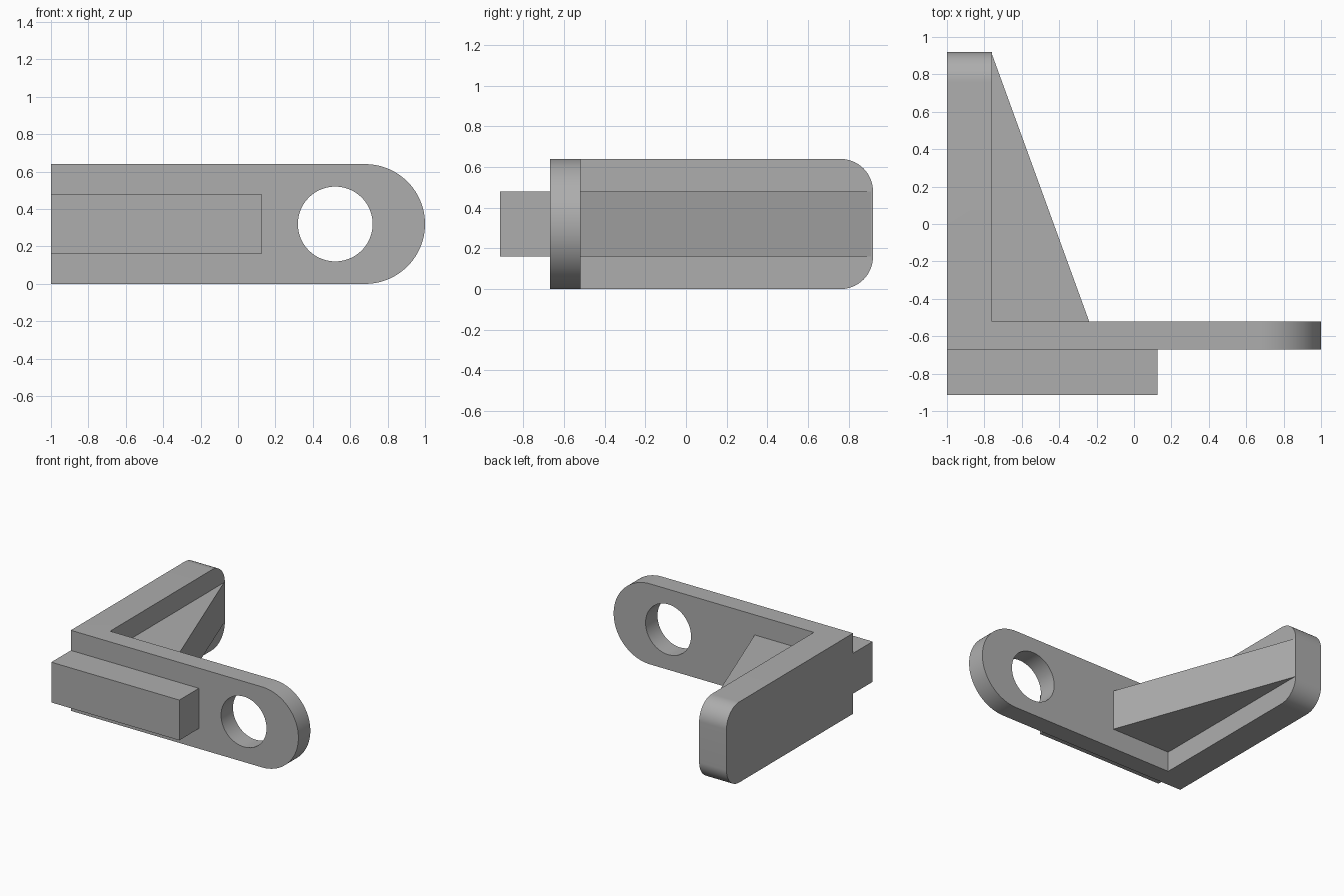
import bpy, bmesh
from math import sin, cos, pi, radians
from mathutils import Vector

cube = bpy.data.objects.get("Cube")
if cube:
    bpy.data.objects.remove(cube, do_unlink=True)

gray = bpy.data.materials.new("plain gray")
gray.use_nodes = True
color = (0.42, 0.42, 0.42, 1)
gray.diffuse_color = color
gray.node_tree.nodes["Principled BSDF"].inputs["Base Color"].default_value = color

HEIGHT, MID = 0.64, 0.32
FRONT, BACK = -0.67, -0.52      # faces of the front plate
LEFT_X, ARM_X, ARM_END = -1.0, -0.76, 0.92
RIB_LOW, RIB_HIGH = 0.16, 0.48


def arc(cx, cy, r, start, end, steps):
    """Points along a circular arc, angles in degrees."""
    angles = [radians(start + (end - start) * i / steps) for i in range(steps + 1)]
    return [(cx + r * cos(a), cy + r * sin(a)) for a in angles]


def prism(name, outline, place, low, high):
    """Extrude a 2D outline between two depths; place maps (u, v, depth) to xyz."""
    bm = bmesh.new()
    bottom = bm.faces.new([bm.verts.new(place(u, v, low)) for u, v in outline])
    top = bmesh.ops.extrude_face_region(bm, geom=[bottom])
    verts = [g for g in top["geom"] if isinstance(g, bmesh.types.BMVert)]
    offset = Vector(place(0, 0, high)) - Vector(place(0, 0, low))
    bmesh.ops.translate(bm, verts=verts, vec=offset)
    bmesh.ops.recalc_face_normals(bm, faces=bm.faces)
    mesh = bpy.data.meshes.new(name)
    bm.to_mesh(mesh)
    bm.free()
    mesh.materials.append(gray)
    obj = bpy.data.objects.new(name, mesh)
    bpy.context.collection.objects.link(obj)
    return obj


def select(obj):
    bpy.ops.object.select_all(action="DESELECT")
    obj.select_set(True)
    bpy.context.view_layer.objects.active = obj


def combine(obj, other, operation):
    """Apply a boolean and discard the second solid."""
    mod = obj.modifiers.new(operation.title(), "BOOLEAN")
    mod.operation, mod.solver, mod.object = operation, "EXACT", other
    select(obj)
    bpy.ops.object.modifier_apply(modifier=mod.name)
    bpy.data.objects.remove(other, do_unlink=True)


def along_x(u, v, d):
    return (d, u, v)


def along_y(u, v, d):
    return (u, d, v)


def along_z(u, v, d):
    return (u, v, d)


# Front plate with a fully rounded end
outline = [(LEFT_X, HEIGHT), (LEFT_X, 0)] + arc(1 - MID, MID, MID, -90, 90, 48)
bracket = prism("angle_bracket", outline, along_y, FRONT, BACK)

# Side arm with rounded rear corners, merged into the plate
r = 0.16
outline = [(FRONT, HEIGHT), (FRONT, 0)]
outline += arc(ARM_END - r, r, r, -90, 0, 20)
outline += arc(ARM_END - r, HEIGHT - r, r, 0, 90, 20)
combine(bracket, prism("side_arm", outline, along_x, LEFT_X, ARM_X), "UNION")

# Round through hole
circle = arc(0.52, MID, 0.2, 0, 360, 64)[:-1]
combine(bracket, prism("hole_cutter", circle, along_y, FRONT - 0.1, BACK + 0.1), "DIFFERENCE")

# Clean flat faces, then smooth the curved ones
bm = bmesh.new()
bm.from_mesh(bracket.data)
bmesh.ops.remove_doubles(bm, verts=bm.verts, dist=0.0001)
bmesh.ops.dissolve_limit(bm, angle_limit=radians(0.5), verts=bm.verts, edges=bm.edges)
bm.to_mesh(bracket.data)
bm.free()
select(bracket)
bpy.ops.object.shade_smooth_by_angle(angle=radians(30))

# Triangular rib in the inner corner
rib = [(ARM_X, BACK), (-0.24, BACK), (ARM_X, ARM_END - 0.01)]
prism("corner_rib", rib, along_z, RIB_LOW, RIB_HIGH)

# Rectangular bar on the front face
bar = [(LEFT_X, -0.915), (0.125, -0.915), (0.125, FRONT), (LEFT_X, FRONT)]
prism("front_bar", bar, along_z, RIB_LOW, RIB_HIGH)
